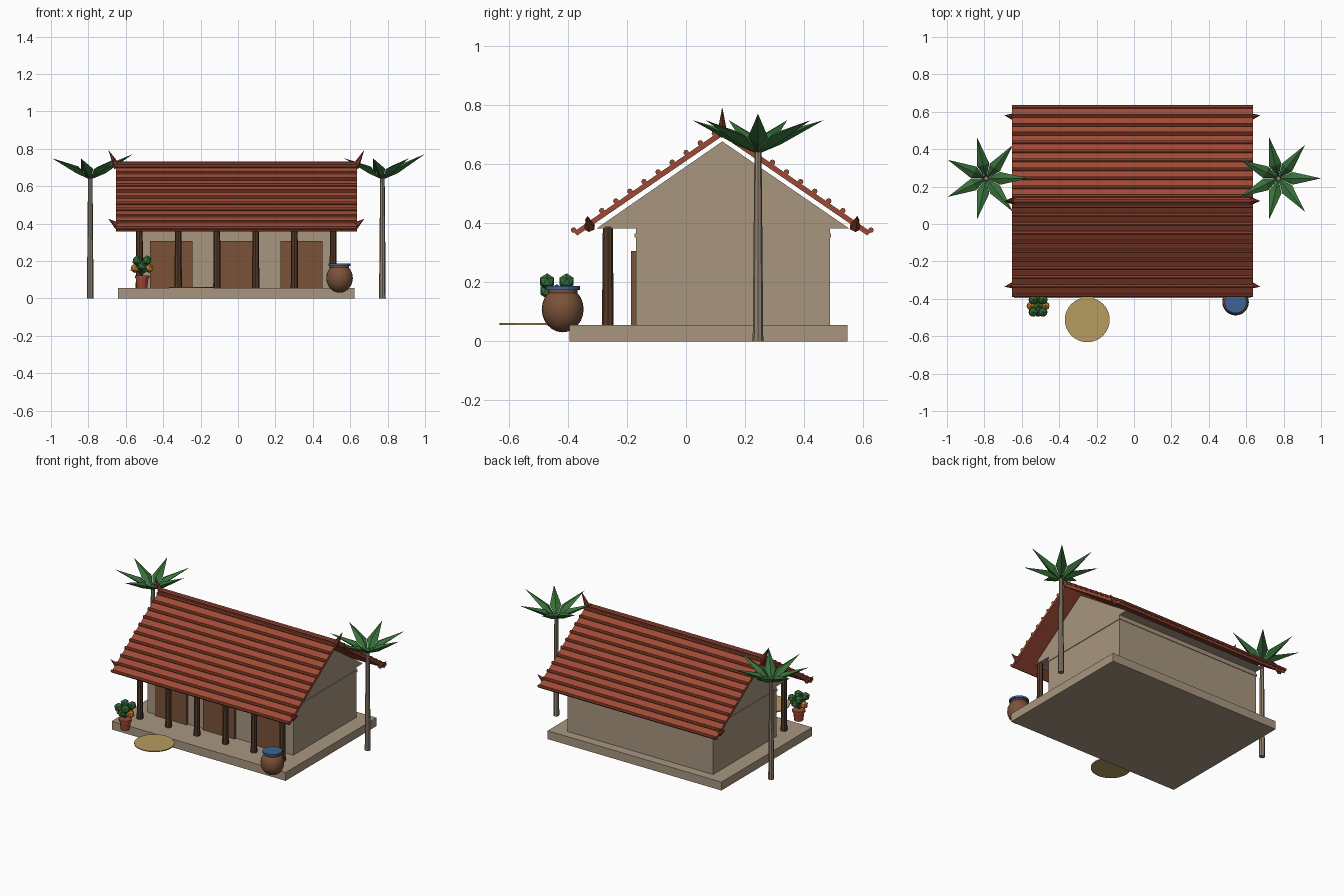
import bpy, bmesh, math
from mathutils import Vector, Matrix

if "Cube" in bpy.data.objects:
    bpy.data.objects.remove(bpy.data.objects["Cube"])

CX, RY = -0.009, 0.123          # house centre line, ridge position in y


def mat(name, r, g, b):
    lin = [((c / 255 + 0.055) / 1.055) ** 2.4 for c in (r, g, b)]
    m = bpy.data.materials.new(name)
    m.diffuse_color = (*lin, 1)
    m.use_nodes = True
    m.node_tree.nodes["Principled BSDF"].inputs["Base Color"].default_value = m.diffuse_color
    return m


WALL = mat("plaster", 168, 150, 127)
ROOF = mat("clay_red", 158, 74, 53)
HORN = mat("dark_clay", 124, 54, 38)
POST = mat("dark_wood", 84, 58, 41)
WOOD = mat("brown", 122, 82, 57)
BLUE = mat("blue", 58, 100, 150)
GREEN = mat("leaf_green", 56, 112, 58)
STRAW = mat("straw", 182, 156, 97)
ORANGE = mat("orange", 208, 134, 42)
BARK = mat("grey_bark", 146, 132, 114)


def finish(bm, name, material, smooth=False):
    bmesh.ops.recalc_face_normals(bm, faces=bm.faces)
    me = bpy.data.meshes.new(name)
    bm.to_mesh(me)
    bm.free()
    me.materials.append(material)
    for p in me.polygons:
        p.use_smooth = smooth
    ob = bpy.data.objects.new(name, me)
    bpy.context.collection.objects.link(ob)
    return ob


def box(name, x0, x1, y0, y1, z0, z1, material):
    bm = bmesh.new()
    m = Matrix.Translation(((x0 + x1) / 2, (y0 + y1) / 2, (z0 + z1) / 2))
    bmesh.ops.create_cube(bm, size=1, matrix=m @ Matrix.Diagonal((x1 - x0, y1 - y0, z1 - z0, 1)))
    return finish(bm, name, material)


def rod(name, a, b, r0, r1, sides, material):
    """Tapered cylinder or cone from point a to point b."""
    a, b = Vector(a), Vector(b)
    d = b - a
    bm = bmesh.new()
    m = Matrix.Translation((a + b) / 2) @ d.to_track_quat('Z', 'Y').to_matrix().to_4x4()
    bmesh.ops.create_cone(bm, cap_ends=True, segments=sides, radius1=r0, radius2=r1,
                          depth=d.length, matrix=m)
    return finish(bm, name, material)


def prism(name, profile, x0, x1, material):
    """Extrude a (y, z) outline along x."""
    bm = bmesh.new()
    f = bm.faces.new([bm.verts.new((x0, y, z)) for y, z in profile])
    ext = bmesh.ops.extrude_face_region(bm, geom=[f])
    bmesh.ops.translate(bm, vec=(x1 - x0, 0, 0),
                        verts=[v for v in ext["geom"] if isinstance(v, bmesh.types.BMVert)])
    return finish(bm, name, material)


def lathe(name, profile, x, y, sides, material, smooth=False):
    bm = bmesh.new()
    vs = [bm.verts.new((r, 0, z)) for r, z in profile]
    es = [bm.edges.new(p) for p in zip(vs, vs[1:])]
    bmesh.ops.spin(bm, geom=vs + es, cent=(0, 0, 0), axis=(0, 0, 1),
                   angle=math.tau, steps=sides)
    bmesh.ops.remove_doubles(bm, verts=bm.verts, dist=1e-4)
    bmesh.ops.translate(bm, vec=(x, y, 0), verts=bm.verts)
    return finish(bm, name, material, smooth)


# House: platform, walls, cornice band, gable block
box("platform", CX - 0.632, CX + 0.632, -0.395, 0.548, 0, 0.055, WALL)
box("house_walls", CX - 0.53, CX + 0.53, -0.17, 0.488, 0.055, 0.385, WALL)
box("cornice_band", CX - 0.534, CX + 0.534, -0.174, 0.492, 0.352, 0.366, WALL)
prism("gable_block", [(RY - 0.426, 0.383), (RY + 0.43, 0.383), (RY, 0.678)],
      CX - 0.53, CX + 0.53, WALL)

# Doors and veranda posts
for i in range(3):
    x = CX + (i - 1) * 0.348
    box("door", x - 0.113, x + 0.113, -0.187, -0.169, 0.056, 0.306, WOOD)
for i in range(6):
    x = CX - 0.518 + i * 0.2072
    rod("veranda_post", (x, -0.265, 0.05), (x, -0.265, 0.39), 0.02, 0.017, 8, POST)

# Roof slopes with tile rows, ridge and horn ornaments
SL, ZR = 0.688, 0.718
XL, XR = CX - 0.644, CX + 0.644
for s in (-1, 1):
    e = 0.503
    prism("roof_slope", [(RY, ZR), (RY + s * e, ZR - e * SL),
                         (RY + s * (e - 0.011), ZR - e * SL - 0.013), (RY, ZR - 0.022)],
          XL, XR, ROOF)
    for k in range(11):
        d = (k + 0.5) * 0.0477
        y, z = RY + s * (d + 0.003), ZR - d * SL + 0.004
        rod("tile_row", (XL, y, z), (XR, y, z), 0.0095, 0.0095, 8, ROOF)
rod("ridge_cap", (XL, RY, ZR), (XR, RY, ZR), 0.013, 0.013, 8, ROOF)
for s in (-1, 1):
    xe = CX + s * 0.64
    rod("ridge_horn", (xe - s * 0.005, RY, 0.7), (xe + s * 0.042, RY, 0.79), 0.02, 0.001, 6, HORN)
    for t in (-1, 1):
        y = RY + t * 0.45
        rod("eave_horn", (xe - s * 0.006, y, 0.387), (xe + s * 0.042, y + t * 0.008, 0.424),
            0.02, 0.001, 6, HORN)

# Palms: tapered trunk and seven keeled leaves
for px in (-0.79, 0.772):
    py = 0.244
    rod("palm_trunk", (px, py, 0), (px, py, 0.665), 0.018, 0.012, 8, BARK)
    bm = bmesh.new()
    for k in range(7):
        m = Matrix.Translation((px, py, 0)) @ Matrix.Rotation(math.tau * k / 7, 4, 'Z')
        root, tip, left, top, right, low = [bm.verts.new(m @ Vector(p)) for p in (
            (0, 0, 0.635), (0.228, 0, 0.772 if k % 7 == 0 else 0.75), (0.075, 0.034, 0.692),
            (0.07, 0, 0.706), (0.075, -0.034, 0.692), (0.08, 0, 0.668))]
        ring = (left, top, right, low)
        for i in range(4):
            a, b = ring[i], ring[(i + 1) % 4]
            bm.faces.new((root, a, b))
            bm.faces.new((tip, b, a))
    finish(bm, "palm_leaves", GREEN)

# Water jar with lid
n = 12
body = [(0.071 * math.sin(math.pi * i / n), 0.109 - 0.078 * math.cos(math.pi * i / n))
        for i in range(n + 1)]
lathe("water_jar", body, 0.543, -0.418, 24, WOOD, True)
lathe("jar_neck", [(0, 0.16), (0.05, 0.16), (0.05, 0.178), (0, 0.178)], 0.543, -0.418, 20, WOOD)
lathe("jar_lid", [(0, 0.174), (0.059, 0.174), (0.059, 0.187), (0, 0.187)],
      0.543, -0.418, 20, BLUE)

# Flower pot with leaf clumps and blossoms
fx, fy = -0.513, -0.438
lathe("flower_pot", [(0, 0.053), (0.027, 0.053), (0.034, 0.108), (0.039, 0.108),
                     (0.039, 0.122), (0, 0.122)], fx, fy, 12, ROOF)


def clump(name, x, y, z, r, material):
    bm = bmesh.new()
    bmesh.ops.create_icosphere(bm, subdivisions=1, radius=r, matrix=Matrix.Translation((x, y, z)))
    finish(bm, name, material)


for dx in (-1, 1):
    for dy in (-1, 1):
        clump("leaf_clump", fx + dx * 0.026, fy + dy * 0.033, 0.203, 0.028, GREEN)
    clump("blossom", fx + dx * 0.038, fy, 0.162, 0.026, ORANGE)
for dy in (-1, 1):
    clump("lower_leaf_clump", fx, fy + dy * 0.032, 0.172, 0.028, GREEN)
clump("centre_leaf_clump", fx, fy, 0.16, 0.034, GREEN)

# Round straw mat
rod("straw_mat", (-0.25, -0.512, 0.056), (-0.25, -0.512, 0.062), 0.12, 0.12, 32, STRAW)
